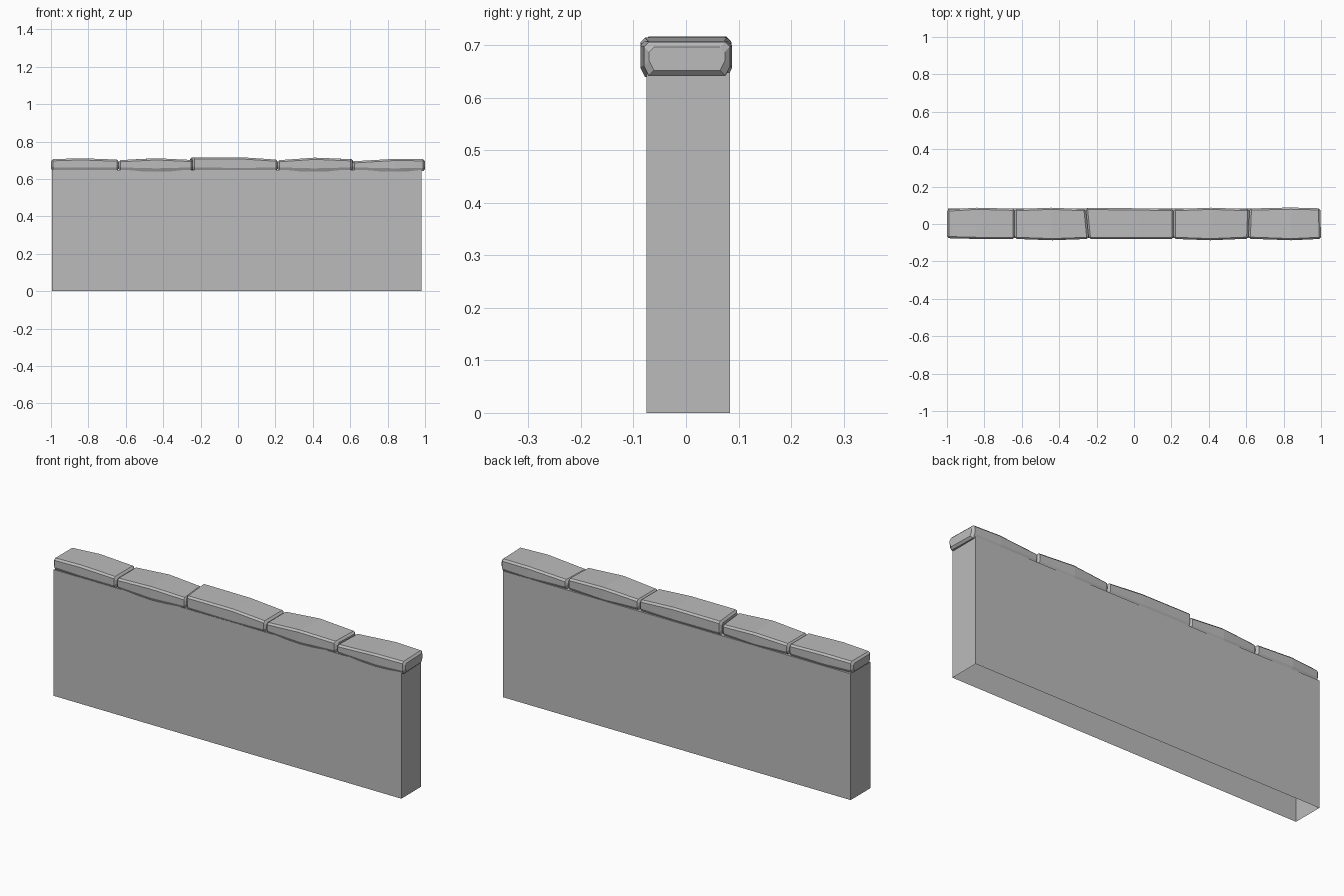
import bpy
import bmesh

cube = bpy.data.objects.get("Cube")
if cube:
    bpy.data.objects.remove(cube, do_unlink=True)

# One plain stone colour
stone = bpy.data.materials.new("grey_stone")
stone.use_nodes = True
GREY = (0.5, 0.5, 0.5, 1)
stone.diffuse_color = GREY
stone.node_tree.nodes["Principled BSDF"].inputs["Base Color"].default_value = GREY


def finish(name, bm):
    bmesh.ops.recalc_face_normals(bm, faces=bm.faces[:])
    mesh = bpy.data.meshes.new(name)
    bm.to_mesh(mesh)
    bm.free()
    mesh.materials.append(stone)
    obj = bpy.data.objects.new(name, mesh)
    bpy.context.collection.objects.link(obj)
    return obj


# Wall body: a box left open underneath
def build_wall(x0, x1, y0, y1, height):
    bm = bmesh.new()
    bmesh.ops.create_cube(bm, size=1)
    for v in bm.verts:
        v.co.x = x0 if v.co.x < 0 else x1
        v.co.y = y0 if v.co.y < 0 else y1
        v.co.z = 0 if v.co.z < 0 else height
    bmesh.ops.recalc_face_normals(bm, faces=bm.faces[:])
    under = [f for f in bm.faces if f.normal.z < -0.9]
    bmesh.ops.delete(bm, geom=under, context='FACES_ONLY')
    finish("wall_body", bm)


def section(x, front, back, low, top, skew, inset=0):
    """Chamfered eight-sided cross-section, optionally drawn in all round."""
    f, b = front + inset, back - inset
    lo, hi = low + inset, top - inset
    cut = 0.009
    pts = [(f + cut, lo), (f, lo + 2 * cut), (f, hi - cut), (f + cut, hi),
           (b - cut, hi), (b, hi - cut), (b, lo + 2 * cut), (b - cut, lo)]
    return [(x + skew * y, y, z) for y, z in pts]


# Coping stone: sections lofted along x, with chamfered ends
def build_coping(name, stations, skews):
    bevel = 0.01
    x0, x1 = stations[0][0], stations[-1][0]
    rings = []
    for i, (x, front, back, low, top) in enumerate(stations):
        skew = skews[0] + (skews[1] - skews[0]) * (x - x0) / (x1 - x0)
        if i == 0:
            rings.append(section(x, front, back, low, top, skew, bevel))
            x += bevel
        if i == len(stations) - 1:
            rings.append(section(x - bevel, front, back, low, top, skew))
            rings.append(section(x, front, back, low, top, skew, bevel))
        else:
            rings.append(section(x, front, back, low, top, skew))
    bm = bmesh.new()
    loops = [[bm.verts.new(p) for p in ring] for ring in rings]
    for a, b in zip(loops, loops[1:]):
        for k in range(len(a)):
            n = (k + 1) % len(a)
            bm.faces.new((a[k], a[n], b[n], b[k]))
    bm.faces.new(loops[0])
    bm.faces.new(loops[-1])
    finish(name, bm)


build_wall(-0.994, 0.98, -0.075, 0.084, 0.648)

# Each station: x, front y, back y, underside z, top z
build_coping("coping_stone_1", [
    (-1.0, -0.076, 0.078, 0.645, 0.706),
    (-0.84, -0.08, 0.087, 0.643, 0.711),
    (-0.638, -0.08, 0.082, 0.643, 0.704)], (0, 0))
build_coping("coping_stone_2", [
    (-0.638, -0.08, 0.08, 0.644, 0.701),
    (-0.44, -0.087, 0.087, 0.639, 0.711),
    (-0.25, -0.08, 0.08, 0.644, 0.702)], (0, -0.1))
build_coping("coping_stone_3", [
    (-0.25, -0.08, 0.086, 0.644, 0.716),
    (0.02, -0.08, 0.084, 0.641, 0.716),
    (0.212, -0.08, 0.08, 0.644, 0.704)], (-0.1, 0))
build_coping("coping_stone_4", [
    (0.212, -0.08, 0.08, 0.644, 0.701),
    (0.41, -0.087, 0.087, 0.639, 0.714),
    (0.615, -0.079, 0.08, 0.644, 0.706)], (0, 0.04))
build_coping("coping_stone_5", [
    (0.615, -0.079, 0.083, 0.644, 0.695),
    (0.84, -0.087, 0.088, 0.639, 0.708),
    (0.998, -0.08, 0.084, 0.642, 0.706)], (0.04, -0.03))
